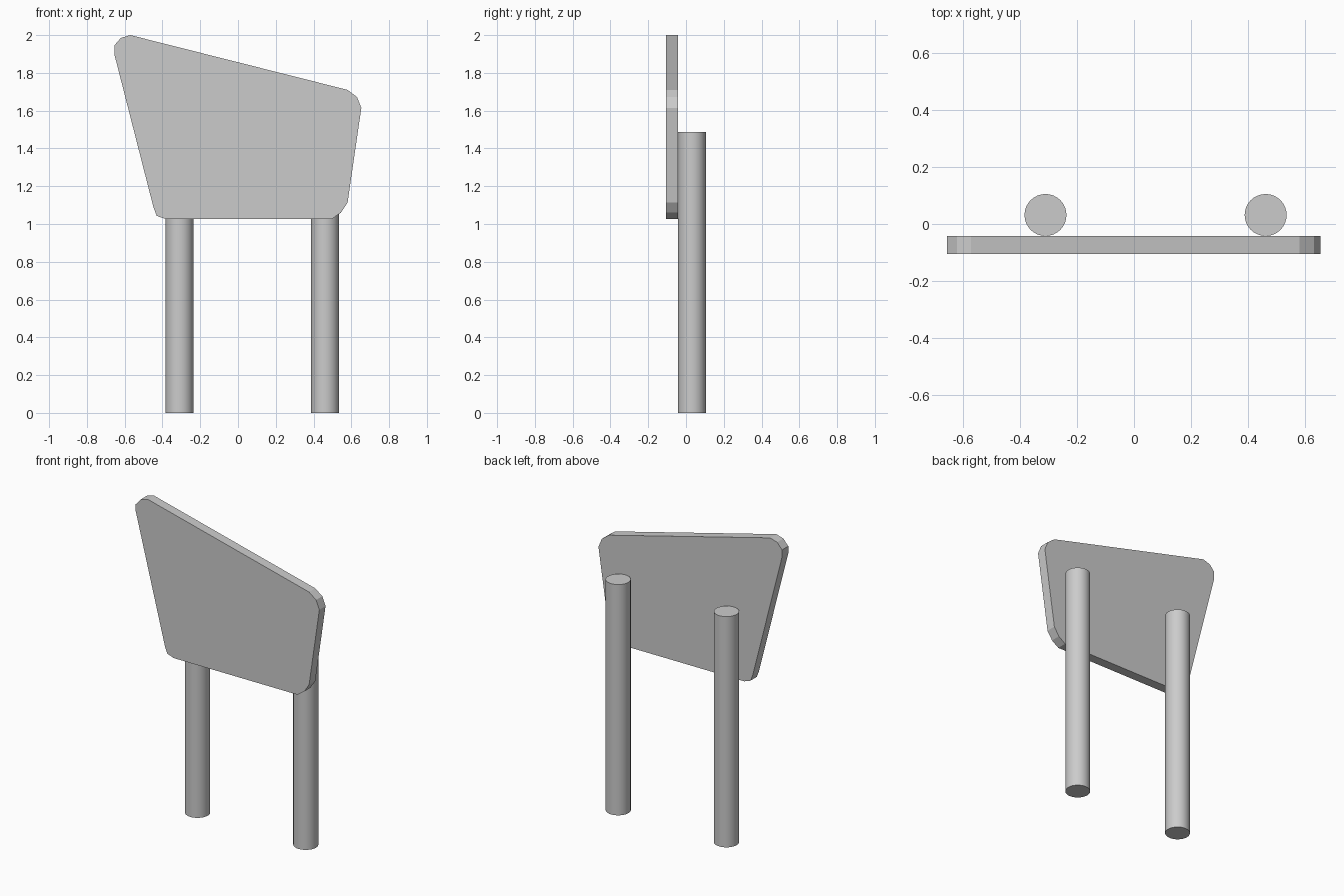
import bpy, bmesh

if "Cube" in bpy.data.objects:
    bpy.data.objects.remove(bpy.data.objects["Cube"])

# Sign panel: rounded irregular outline in x/z, extruded along y
OUTLINE = [(-0.447, 1.086), (-0.43, 1.043), (-0.385, 1.027),
           (0.497, 1.027), (0.545, 1.06), (0.58, 1.113),
           (0.653, 1.615), (0.63, 1.672), (0.58, 1.71),
           (-0.57, 2.0), (-0.62, 1.985), (-0.655, 1.945), (-0.655, 1.90)]
FRONT, BACK = -0.105, -0.042

bm = bmesh.new()
face = bm.faces.new([bm.verts.new((x, FRONT, z)) for x, z in OUTLINE])
extruded = bmesh.ops.extrude_face_region(bm, geom=[face])
moved = [g for g in extruded["geom"] if isinstance(g, bmesh.types.BMVert)]
bmesh.ops.translate(bm, verts=moved, vec=(0, BACK - FRONT, 0))
bmesh.ops.recalc_face_normals(bm, faces=bm.faces)
mesh = bpy.data.meshes.new("sign_panel")
bm.to_mesh(mesh)
bm.free()
bpy.context.collection.objects.link(bpy.data.objects.new("sign_panel", mesh))

# Two round posts touching the back of the panel
RADIUS, HEIGHT = 0.0735, 1.486
for name, x in (("left_post", -0.31), ("right_post", 0.461)):
    bpy.ops.mesh.primitive_cylinder_add(vertices=32, radius=RADIUS, depth=HEIGHT,
                                        location=(x, BACK + RADIUS, HEIGHT / 2))
    bpy.context.object.name = name
    bpy.ops.object.shade_smooth_by_angle()
